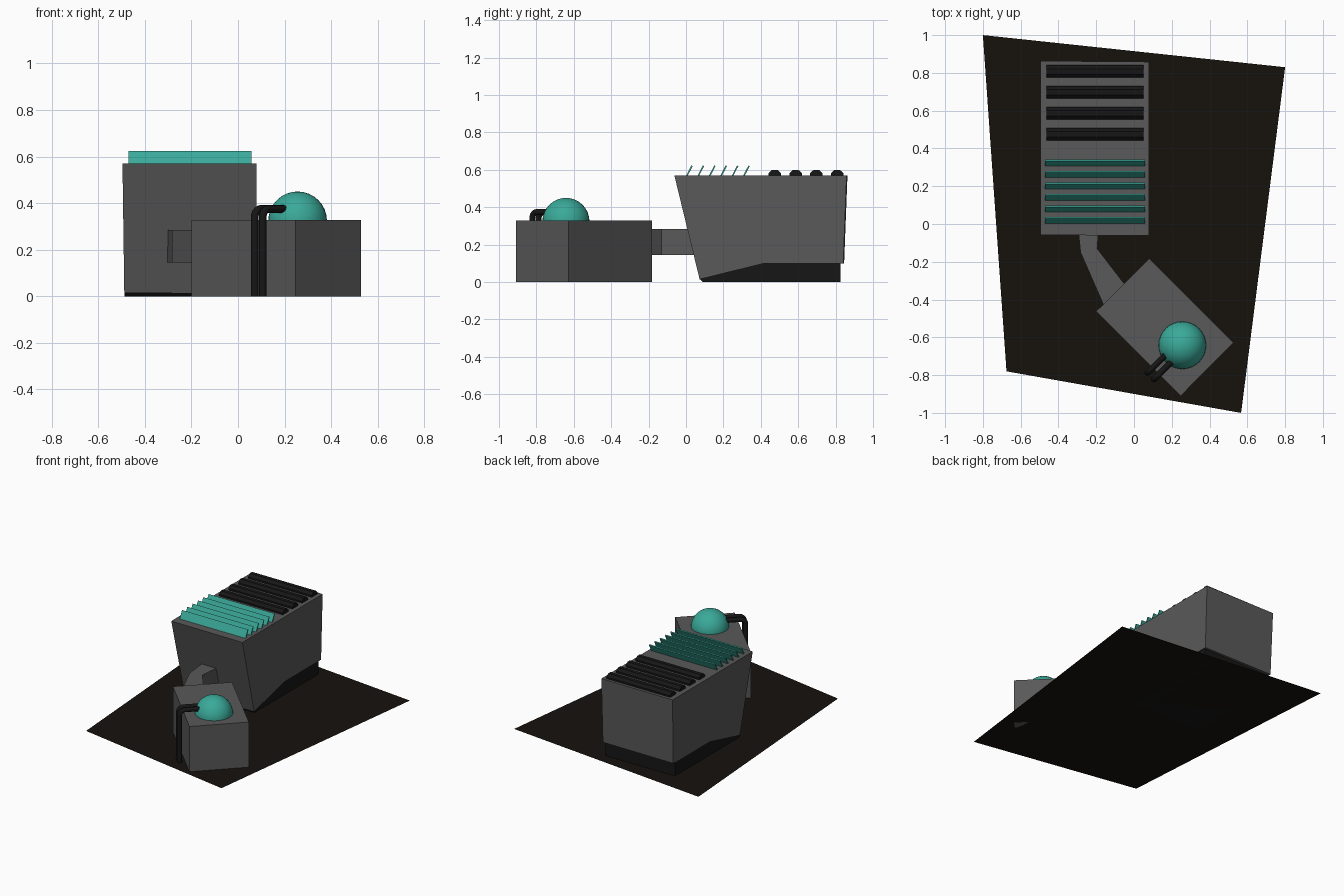
import bpy, bmesh, math
from mathutils import Vector

if "Cube" in bpy.data.objects:
    bpy.data.objects.remove(bpy.data.objects["Cube"])


def material(name, r, g, b):
    m = bpy.data.materials.new(name)
    m.diffuse_color = (r, g, b, 1)
    m.use_nodes = True
    m.node_tree.nodes["Principled BSDF"].inputs["Base Color"].default_value = m.diffuse_color
    return m


GREY = material("concrete", 0.10, 0.10, 0.10)
BLACK = material("black", 0.008, 0.008, 0.008)
SOIL = material("soil", 0.008, 0.006, 0.004)
TEAL = material("teal", 0.042, 0.40, 0.32)


def add_object(name, bm, mat):
    bmesh.ops.recalc_face_normals(bm, faces=bm.faces)
    mesh = bpy.data.meshes.new(name)
    bm.to_mesh(mesh)
    bm.free()
    mesh.materials.append(mat)
    ob = bpy.data.objects.new(name, mesh)
    bpy.context.collection.objects.link(ob)
    return ob


def prism(name, points, offset, mat, shape=None):
    """Extrude a closed polygon along an offset, optionally reshaping it."""
    bm = bmesh.new()
    face = bm.faces.new([bm.verts.new(p) for p in points])
    ext = bmesh.ops.extrude_face_region(bm, geom=[face])
    new = [v for v in ext["geom"] if isinstance(v, bmesh.types.BMVert)]
    bmesh.ops.translate(bm, verts=new, vec=offset)
    if shape:
        for v in bm.verts:
            shape(v.co)
    return add_object(name, bm, mat)


def plan(points, z):
    return [(x, y, z) for x, y in points]


def side_prism(name, yz, x0, x1, mat, shape=None):
    return prism(name, [(x0, y, z) for y, z in yz], (x1 - x0, 0, 0), mat, shape)


# ground plot
bm = bmesh.new()
bm.faces.new([bm.verts.new(p) for p in plan(
    [(-0.80, 1.0), (-0.675, -0.78), (0.567, -1.0), (0.80, 0.83)], 0)])
add_object("ground_plot", bm, SOIL)


# main hall: tapered side profile, slightly skewed in plan
def skew(co):
    co.y -= 0.008 * (co.x + 0.2)
    if co.x < -0.2:
        co.x += 0.008 * (0.57 - co.z) / 0.57


side_prism("main_hall", [(-0.06, 0.57), (0.861, 0.57), (0.843, 0.10),
                         (0.42, 0.10), (0.075, 0.015)], -0.496, 0.079, GREY, skew)
side_prism("hall_base", [(0.075, 0.016), (0.42, 0.101), (0.825, 0.101),
                         (0.825, 0.0), (0.09, 0.0)], -0.488, 0.07, BLACK)

# slanted roof fins
for i in range(6):
    y = 0.002 + 0.061 * i
    side_prism(f"roof_fin_{i + 1}", [(y - 0.003, 0.565), (y + 0.005, 0.565),
               (y + 0.034, 0.620), (y + 0.027, 0.624)], -0.47, 0.059, TEAL)

# half-sunk octagonal roof ducts
for i in range(4):
    yc = 0.475 + 0.111 * i
    ring = [(yc + 0.036 * math.cos(a), 0.57 + 0.033 * math.sin(a))
            for a in (math.pi / 8 + k * math.pi / 4 for k in range(8))]
    side_prism(f"roof_duct_{i + 1}", ring, -0.462, 0.05, BLACK)

# bent link corridor
prism("link_corridor", plan([(-0.305, 0.06), (-0.283, -0.15), (-0.145, -0.465),
                             (-0.03, -0.345), (-0.195, -0.13), (-0.18, 0.06)], 0.145),
      (0, 0, 0.14), GREY)

# annex block
prism("annex", plan([(0.08, -0.183), (0.527, -0.628), (0.247, -0.91),
                     (-0.2, -0.462)], 0.0), (0, 0, 0.328), GREY)

# dome
bm = bmesh.new()
bmesh.ops.create_uvsphere(bm, u_segments=32, v_segments=16, radius=0.126)
bmesh.ops.translate(bm, verts=bm.verts, vec=(0.256, -0.642, 0.324))
for f in bm.faces:
    f.smooth = True
add_object("dome", bm, TEAL)

# pair of pipes climbing the annex wall and turning into the dome
for i, (x, y) in enumerate([(0.072, -0.788), (0.106, -0.822)]):
    d = Vector((0.707, 0.707, 0))
    foot = Vector((x, y, 0))
    r, top = 0.035, 0.375
    path = [foot]
    for k in range(7):
        a = math.pi / 2 * k / 6
        path.append(foot + d * (r - r * math.cos(a))
                    + Vector((0, 0, top - r + r * math.sin(a))))
    path.append(foot + d * 0.14 + Vector((0, 0, top)))
    cu = bpy.data.curves.new(f"pipe_{i + 1}", "CURVE")
    cu.dimensions = "3D"
    cu.bevel_depth = 0.0165
    cu.bevel_resolution = 3
    cu.use_fill_caps = True
    sp = cu.splines.new("POLY")
    sp.points.add(len(path) - 1)
    for p, co in zip(sp.points, path):
        p.co = (*co, 1)
    cu.materials.append(BLACK)
    bpy.context.collection.objects.link(bpy.data.objects.new(f"pipe_{i + 1}", cu))
